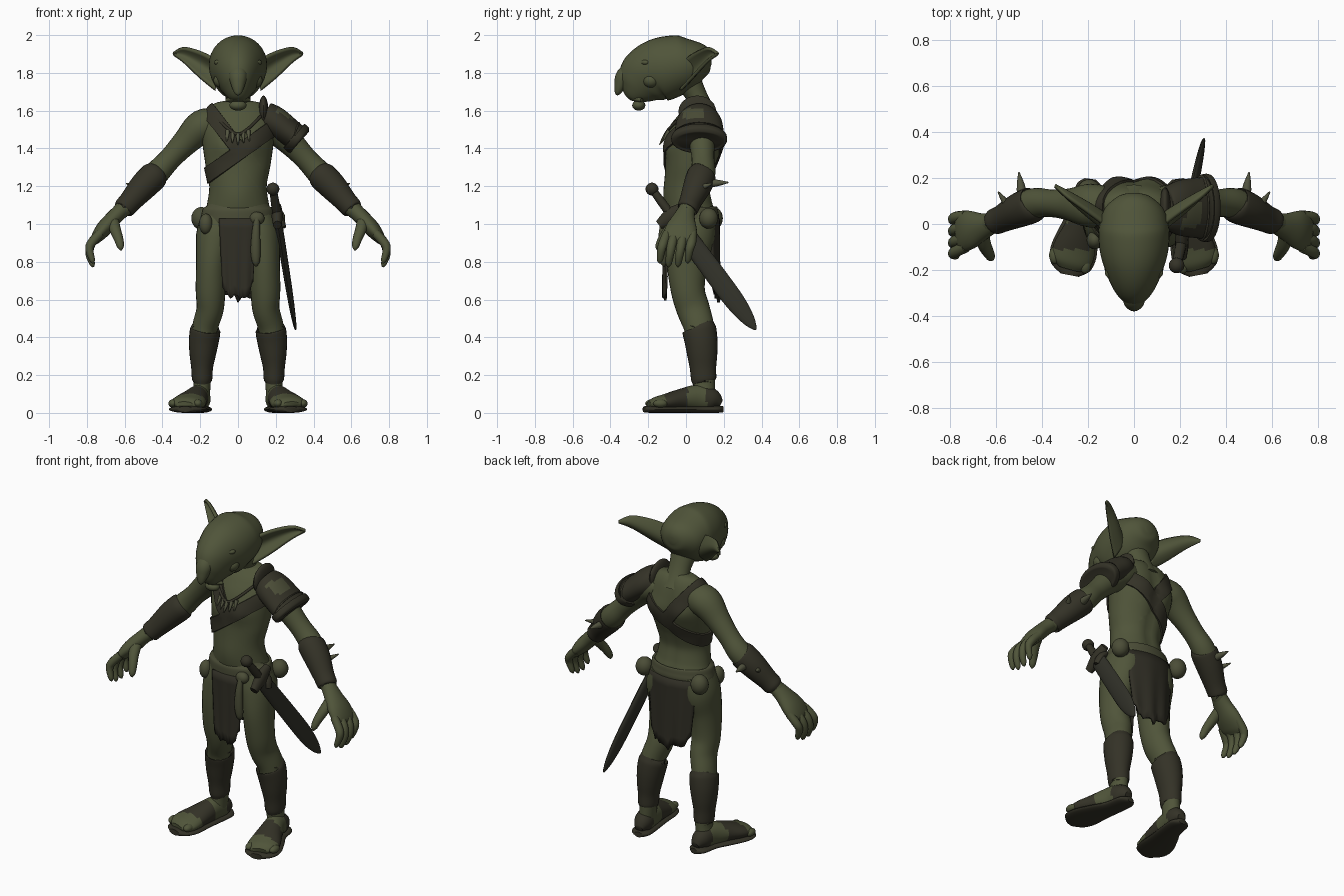
import bpy, bmesh, math, random
from mathutils import Vector

random.seed(4)

def material(name, col):
    m = bpy.data.materials.new(name)
    m.diffuse_color = (*col, 1)
    return m

SKIN = material("olive skin", (0.080, 0.090, 0.042))
LEATHER = material("dark leather", (0.034, 0.032, 0.020))
CLOTH = material("dark cloth", (0.029, 0.027, 0.018))
BELT = material("pale leather", (0.070, 0.074, 0.038))
BONE = material("bone", (0.085, 0.088, 0.050))
STEEL = material("dull steel", (0.031, 0.031, 0.022))


def finish(name, bm, mats, angle=50):
    bmesh.ops.recalc_face_normals(bm, faces=bm.faces)
    me = bpy.data.meshes.new(name)
    bm.to_mesh(me)
    bm.free()
    for m in mats:
        me.materials.append(m)
    ob = bpy.data.objects.new(name, me)
    bpy.context.collection.objects.link(ob)
    bpy.ops.object.select_all(action='DESELECT')
    ob.select_set(True)
    bpy.context.view_layer.objects.active = ob
    bpy.ops.object.shade_smooth_by_angle(angle=math.radians(angle))
    return ob


def spline(pts, sub):
    """Catmull-Rom interpolation of tuples of any length."""
    p = [pts[0]] + list(pts) + [pts[-1]]
    out = []
    for i in range(1, len(p) - 2):
        for k in range(sub):
            t = k / sub
            out.append([0.5 * (2*b + (c-a)*t + (2*a-5*b+4*c-d)*t*t + (3*b-a-3*c+d)*t**3)
                        for a, b, c, d in zip(p[i-1], p[i], p[i+1], p[i+2])])
    return out + [list(pts[-1])]


def tube_mesh(pts, ref=(1, 0, 0), n=24, sub=5, s=1):
    """Elliptical loft through (x, y, z, r_along_ref, r_across)."""
    rows = spline(pts, sub)
    cs = [Vector((r[0] * s, r[1], r[2])) for r in rows]
    ref = Vector((ref[0] * s, ref[1], ref[2]))
    bm, rings = bmesh.new(), []
    for i, r in enumerate(rows):
        t = (cs[min(i+1, len(cs)-1)] - cs[max(i-1, 0)]).normalized()
        u = (ref - t * ref.dot(t)).normalized()
        w = t.cross(u)
        ang = [2 * math.pi * k / n for k in range(n)]
        rings.append([bm.verts.new(cs[i] + u * max(r[3], .002) * math.cos(a) + w * max(r[4], .002) * math.sin(a))
                      for a in ang])
    for a, b in zip(rings, rings[1:]):
        for k in range(n):
            bm.faces.new((a[k], a[(k+1) % n], b[(k+1) % n], b[k]))
    bm.faces.new(rings[0])
    bm.faces.new(rings[-1])
    return bm


def tube(name, pts, mat, **kw):
    return finish(name, tube_mesh(pts, **kw), [mat])


def blob(name, loc, size, mat):
    bm = bmesh.new()
    bmesh.ops.create_uvsphere(bm, u_segments=20, v_segments=12, radius=1)
    for v in bm.verts:
        v.co = Vector([c * k + l for c, k, l in zip(v.co, size, loc)])
    return finish(name, bm, [mat])


def spike(name, a, b, r, mat, s=1):
    m = [(p + q) / 2 for p, q in zip(a, b)]
    return tube(name, [(*a, r, r), (*m, r * .7, r * .7), (*b, .003, .003)], mat, ref=(.3, .2, 1), n=10, sub=3, s=s)


# torso with chest relief and raised straps
bm = tube_mesh([(0, .03, .93, .15, .12), (0, .035, 1.02, .185, .13), (0, .02, 1.1, .165, .125),
                (0, .01, 1.2, .152, .12), (0, .02, 1.3, .17, .13), (0, .04, 1.4, .185, .145),
                (0, .055, 1.48, .195, .14), (0, .07, 1.55, .19, .115), (0, .08, 1.6, .165, .09),
                (0, .085, 1.64, .12, .06), (0, .085, 1.655, .05, .03)], n=40)
for v in bm.verts:
    x, y, z = v.co
    if y < 0:
        v.co.y -= .018 * math.exp(-((abs(x) - .08)**2 + (z - 1.41)**2) / .003)
        v.co.y -= .012 * math.exp(-(x * x + (z - 1.14)**2) / .008)
    elif y > .08:
        v.co.y += .018 * math.exp(-((abs(x) - .1)**2 + (z - 1.45)**2) / .004) - .012 * math.exp(-x * x / .001)
nb, pb = Vector((-.59, 0, .81)), Vector((0, 0, 1.375))
na, pa = Vector((.79, 0, .61)), Vector((-.1, 0, 1.53))
for nrm, p in ((nb, pb), (na, pa)):
    for d in (-.04, .04):
        bmesh.ops.bisect_plane(bm, geom=bm.verts[:] + bm.edges[:] + bm.faces[:], plane_co=p + nrm * d, plane_no=nrm)
strap = []
for f in bm.faces:
    c = f.calc_center_median()
    db, da = (c - pb).dot(nb), (c - pa).dot(na)
    if abs(db) < .04 or (abs(da) < .04 and db > 0 and c.x < .05):
        f.material_index = 1
        strap.append(f)
bmesh.ops.recalc_face_normals(bm, faces=bm.faces)
bmesh.ops.inset_region(bm, faces=strap, thickness=.002, depth=.01)
finish("torso_with_straps", bm, [SKIN, LEATHER])

# neck and head
tube("neck", [(0, .1, 1.56, .09, .075), (0, .065, 1.66, .065, .055), (0, .01, 1.76, .08, .07)], SKIN)
tube("head", [(0, .135, 1.865, .02, .02), (0, .12, 1.865, .07, .065), (0, .07, 1.862, .125, .105),
              (0, 0, 1.848, .15, .148), (0, -.06, 1.838, .154, .162), (0, -.13, 1.818, .146, .168),
              (0, -.19, 1.79, .125, .16), (0, -.235, 1.745, .098, .142), (0, -.265, 1.70, .07, .095),
              (0, -.285, 1.665, .04, .045), (0, -.29, 1.655, .01, .01)], SKIN, n=32)
tube("nose", [(0, -.2, 1.87, .03, .03), (0, -.275, 1.835, .038, .035), (0, -.325, 1.785, .048, .045),
              (0, -.348, 1.735, .036, .033), (0, -.362, 1.695, .02, .016), (0, -.366, 1.682, .005, .005)], SKIN)
tube("lower_lip", [(-.06, -.235, 1.655, .01, .01), (0, -.285, 1.668, .016, .016), (.06, -.235, 1.655, .01, .01)],
     SKIN, ref=(0, 0, 1), n=12)
blob("chin", (0, -.25, 1.628), (.045, .035, .028), SKIN)

# ears: cupped sheets between an upper and a lower edge
for s, side in ((1, "left"), (-1, "right")):
    up = spline([(.12, -.01, 1.87), (.2, .05, 1.91), (.29, .115, 1.932), (.345, .165, 1.905)], 6)
    lo = spline([(.12, -.03, 1.71), (.2, .03, 1.775), (.285, .105, 1.855), (.343, .163, 1.897)], 6)
    bm, rows = bmesh.new(), []
    for i, (a, b) in enumerate(zip(up, lo)):
        a, b = Vector(a), Vector(b)
        row = []
        for j in range(11):
            q = j / 10
            p = a.lerp(b, q) + Vector((-.2, .9, 0)) * (a - b).length * .35 * math.sin(math.pi * q)
            row.append(bm.verts.new((p.x * s, p.y, p.z)))
        rows.append(row)
    for a, b in zip(rows, rows[1:]):
        for j in range(10):
            bm.faces.new((a[j], a[j+1], b[j+1], b[j]))
    sol = finish("ear_" + side, bm, [SKIN], 80).modifiers.new("thickness", 'SOLIDIFY')
    sol.thickness, sol.offset = .016, 0
    # brow, cheek
    blob("brow_" + side, (s * .065, -.212, 1.855), (.062, .035, .022), SKIN)
    blob("cheek_" + side, (s * .085, -.185, 1.76), (.045, .045, .04), SKIN)

# limbs, both sides
for s, side in ((1, "left"), (-1, "right")):
    tube("arm_" + side, [(.1, .08, 1.53, .08, .08), (.19, .08, 1.515, .095, .09), (.28, .085, 1.43, .07, .07),
                         (.36, .09, 1.345, .06, .06), (.43, .09, 1.27, .066, .066), (.5, .06, 1.2, .066, .066),
                         (.58, .02, 1.11, .05, .05), (.63, 0, 1.06, .042, .042)], SKIN, ref=(0, 1, 0), s=s)
    tube("bracer_" + side, [(.435, .088, 1.265, .066, .066), (.445, .082, 1.255, .078, .076), (.5, .06, 1.2, .075, .074),
                            (.57, .025, 1.12, .06, .06), (.605, .01, 1.082, .056, .056), (.608, .008, 1.078, .04, .04)],
         LEATHER, ref=(0, 1, 0), s=s)
    spike("bracer_spike_" + side, (.485, .12, 1.215), (.5, .225, 1.22), .024, BONE, s)
    spike("bracer_small_spike_" + side, (.545, .075, 1.19), (.59, .14, 1.215), .018, BONE, s)
    tube("palm_" + side, [(.6, .01, 1.09, .04, .04), (.655, -.01, 1.035, .058, .042), (.71, -.025, .975, .084, .042),
                          (.75, -.035, .925, .085, .03), (.765, -.04, .9, .06, .015)], SKIN, ref=(0, 1, 0), s=s)
    for k, (y, ln) in enumerate(((.035, .02), (-.012, 0), (-.058, 0), (-.1, .02))):
        tube(f"finger_{k+1}_{side}", [(.73, y, .95, .024, .024), (.775, y * 1.1 - .01, .9, .025, .024),
                                      (.787, y * 1.1 - .02, .845 + ln, .022, .021),
                                      (.772, y * 1.1 - .028, .79 + ln, .016, .015),
                                      (.765, y * 1.1 - .03, .772 + ln, .004, .004)], SKIN, ref=(0, 1, 0), n=12, s=s)
    tube("thumb_" + side, [(.665, -.04, 1.02, .035, .03), (.65, -.09, .97, .03, .028), (.632, -.125, .92, .025, .024),
                           (.622, -.145, .88, .018, .018), (.62, -.15, .86, .004, .004)], SKIN, n=14, s=s)
    tube("leg_" + side, [(.09, .035, 1.04, .1, .12), (.115, .025, .93, .108, .128), (.138, .005, .8, .084, .108),
                         (.145, .01, .65, .079, .09), (.148, .038, .55, .072, .088), (.175, .07, .45, .068, .08),
                         (.187, .085, .33, .066, .075), (.19, .09, .25, .053, .064), (.19, .095, .15, .045, .058),
                         (.2, .09, .07, .05, .065)], SKIN, s=s)
    tube("shin_wrap_" + side, [(.172, .068, .445, .066, .078), (.173, .07, .44, .08, .09), (.181, .08, .38, .079, .087),
                               (.187, .086, .31, .07, .08), (.19, .09, .24, .058, .07), (.19, .094, .175, .053, .066),
                               (.19, .095, .17, .042, .055)], LEATHER, s=s)
    # foot with a dark strap, toes and sole
    bm = tube_mesh([(.193, .185, .05, .025, .02), (.197, .14, .07, .052, .058), (.21, .06, .078, .058, .07),
                    (.235, -.03, .068, .075, .058), (.26, -.11, .055, .092, .045), (.272, -.165, .047, .085, .035),
                    (.28, -.195, .042, .05, .018)], s=s)
    for f in bm.faces:
        y = f.calc_center_median().y
        f.material_index = int(-.11 < y < .01 or y > .11)
    finish("foot_" + side, bm, [SKIN, LEATHER])
    for k in range(4):
        blob(f"toe_{k+1}_{side}", (s * (.212 + .044 * k), -.178 + .014 * k, .05), (.025, .038, .022), SKIN)
    tube("sole_" + side, [(.19, .196, .019, .025, .016), (.195, .16, .019, .058, .019), (.21, .06, .019, .066, .019),
                          (.238, -.03, .019, .085, .019), (.262, -.12, .019, .102, .019), (.273, -.185, .019, .088, .019),
                          (.28, -.222, .019, .04, .016)], LEATHER, s=s)

# shoulder guard on the left shoulder, with a pale patch
bm = tube_mesh([(.12, .07, 1.585, .05, .05), (.135, .07, 1.572, .088, .075), (.19, .07, 1.545, .118, .08),
                (.26, .07, 1.492, .13, .076), (.295, .07, 1.465, .134, .074), (.298, .07, 1.462, .146, .086),
                (.325, .07, 1.442, .146, .084), (.33, .07, 1.438, .12, .06)], ref=(0, 1, 0), n=32)
for f in bm.faces:
    c = f.calc_center_median()
    f.material_index = int(-.02 < c.y < .1 and 1.56 < c.z < 1.61 and c.x > .2)
finish("shoulder_guard", bm, [LEATHER, BELT])
blob("shoulder_guard_collar", (.135, .06, 1.595), (.026, .1, .085), LEATHER)

# tooth necklace
cord = [(-.12, -.02, 1.57), (-.06, -.085, 1.51), (0, -.108, 1.475), (.06, -.085, 1.51), (.12, -.02, 1.57)]
tube("necklace_cord", [(*p, .008, .008) for p in cord], LEATHER, ref=(0, 0, 1), n=8)
for k in range(-2, 3):
    x, z = k * .027, 1.475 + .0095 * abs(k)
    spike(f"necklace_tooth_{k+3}", (x, -.105 + .007 * abs(k), z), (x * 1.1, -.14 + .009 * abs(k), z - .055), .012, BONE)

# belt, pouches and hanging tail
tube("belt", [(0, .03, 1.015, .18, .13), (0, .03, 1.02, .2, .145), (0, .027, 1.05, .194, .145),
              (0, .025, 1.085, .184, .14), (0, .025, 1.09, .16, .12)], BELT, n=36)
for name, loc, size in (("back_pouch", (-.195, .145, 1.03), (.052, .05, .06)),
                        ("side_pouch", (-.17, -.07, 1.0), (.036, .04, .055)),
                        ("hip_pouch", (.2, .12, 1.03), (.05, .05, .055)),
                        ("belt_knot", (.1, -.1, 1.03), (.04, .03, .035))):
    blob(name, loc, size, BELT)
tube("hanging_tail", [(.1, -.115, 1.03, .015, .015), (.095, -.125, .95, .022, .02), (.093, -.125, .86, .026, .022),
                      (.095, -.12, .8, .02, .018), (.095, -.115, .775, .004, .004)], BELT, n=14)


# ragged loincloth panels
def panel(name, w0, w1, top, bottom, y0, bend):
    bm, cols, n = bmesh.new(), [], 16
    for i in range(n + 1):
        u = i / n * 2 - 1
        end = bottom + .07 * u * u + random.uniform(0, .045)
        col = []
        for j in range(9):
            t = j / 8
            x = u * (w0 + (w1 - w0) * t)
            col.append(bm.verts.new((x, y0 + bend * x * x + .006 * math.sin(u * 9) * t, top + (end - top) * t)))
        cols.append(col)
    for a, b in zip(cols, cols[1:]):
        for j in range(8):
            bm.faces.new((a[j], a[j+1], b[j+1], b[j]))
    m = finish(name, bm, [CLOTH]).modifiers.new("thickness", 'SOLIDIFY')
    m.thickness, m.offset = .014, 0

panel("front_loincloth", .1, .08, 1.03, .585, -.115, 1.2)
panel("back_loincloth", .165, .13, 1.03, .58, .172, -1.8)

# sword: axis runs down and back from pommel to tip
A, B = Vector((.185, -.18, 1.185)), Vector((.305, .37, .44))


def along(t, rx, ry):
    return (*A.lerp(B, t), rx, ry)

W = (0, .8, .58)
tube("sword_blade", [along(.2, .048, .02), along(.3, .05, .02), along(.6, .054, .018), along(.8, .052, .015),
                     along(.92, .036, .011), along(.98, .016, .007), along(1, .003, .003)], STEEL, ref=W, n=16)
tube("sword_grip", [along(.02, .02, .02), along(.1, .023, .023), along(.22, .024, .024)], LEATHER, ref=W, n=14)
blob("sword_pommel", A, (.034, .034, .034), LEATHER)
g = A.lerp(B, .19)
d = Vector(W) * .085
tube("sword_guard", [(*(g - d), .022, .026), (*g, .03, .045), (*(g + d), .022, .026)], LEATHER, ref=(1, 0, 0), n=14)
tube("sword_hanger", [(.19, -.02, 1.06, .02, .02), (.225, -.03, 1.02, .03, .02), (.235, -.04, .98, .02, .02)],
     LEATHER, ref=(0, 1, 0), n=12)
